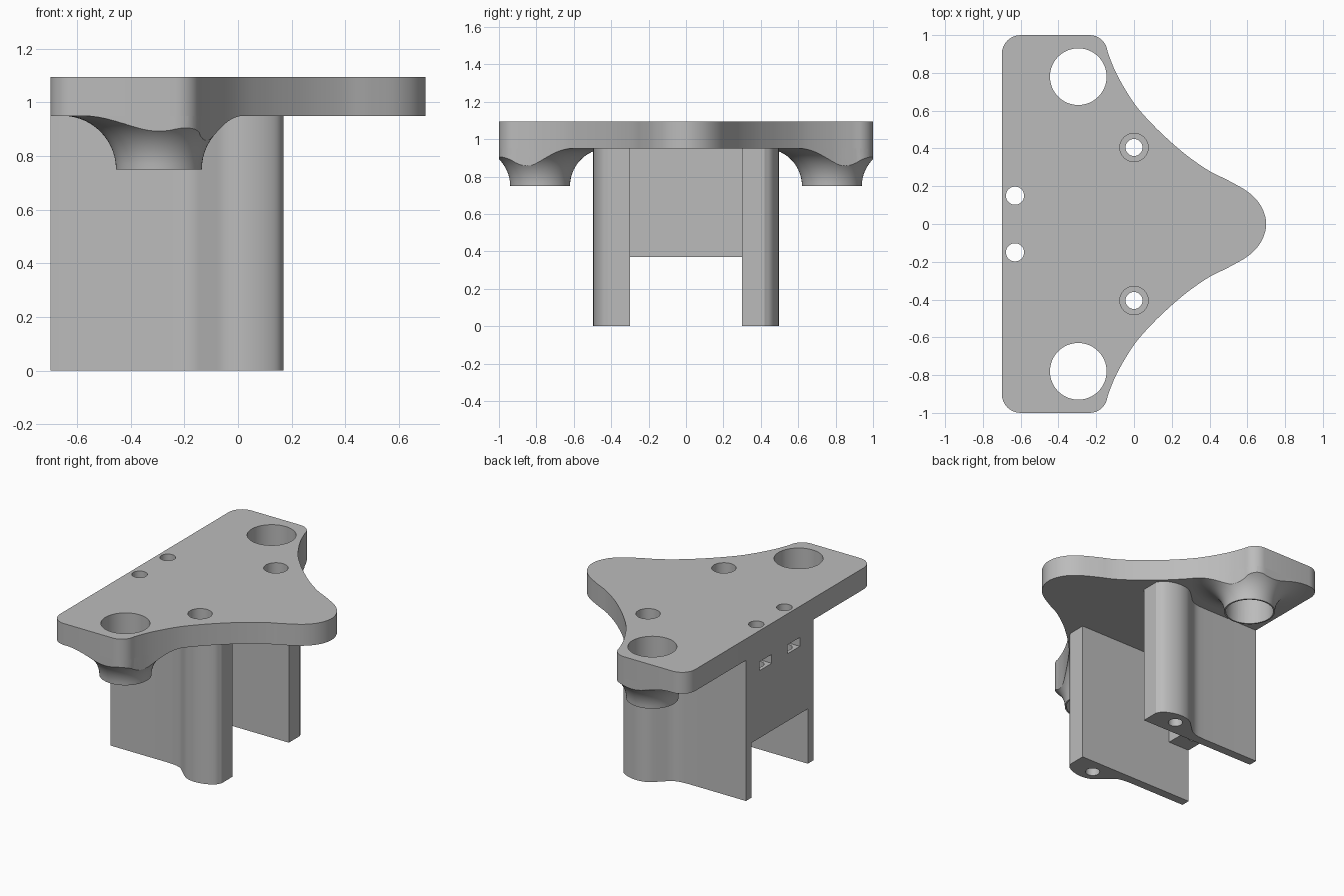
import bpy, bmesh, math
from mathutils import Vector

if "Cube" in bpy.data.objects:
    bpy.data.objects.remove(bpy.data.objects["Cube"], do_unlink=True)

grey = bpy.data.materials.new("plain grey")
grey.use_nodes = True
COLOUR = (0.5, 0.5, 0.5, 1)
grey.diffuse_color = COLOUR
grey.node_tree.nodes["Principled BSDF"].inputs["Base Color"].default_value = COLOUR

PLATE_LOW, PLATE_TOP = 0.95, 1.095
SIDES = ((1, "left"), (-1, "right"))


def finish(name, bm):
    bmesh.ops.recalc_face_normals(bm, faces=bm.faces)
    mesh = bpy.data.meshes.new(name)
    bm.to_mesh(mesh)
    bm.free()
    mesh.materials.append(grey)
    ob = bpy.data.objects.new(name, mesh)
    bpy.context.collection.objects.link(ob)
    return ob


def prism(name, outline, low, high):
    bm = bmesh.new()
    face = bm.faces.new([bm.verts.new((x, y, low)) for x, y in outline])
    new = bmesh.ops.extrude_face_region(bm, geom=[face])["geom"]
    verts = [v for v in new if isinstance(v, bmesh.types.BMVert)]
    bmesh.ops.translate(bm, verts=verts, vec=(0, 0, high - low))
    return finish(name, bm)


def arc(cx, cy, r, start, end, steps):
    angles = [math.radians(start + (end - start) * i / steps) for i in range(steps + 1)]
    return [(cx + r * math.cos(a), cy + r * math.sin(a)) for a in angles]


def cylinder(name, x, y, r, low, high, steps=48):
    return prism(name, arc(x, y, r, 0, 360, steps)[:-1], low, high)


def box(name, x0, x1, y0, y1, low, high):
    return prism(name, [(x0, y0), (x1, y0), (x1, y1), (x0, y1)], low, high)


def spline(points, steps=6):
    """Smooth curve through the points."""
    p = [Vector(q) for q in points]
    p = [2 * p[0] - p[1]] + p + [2 * p[-1] - p[-2]]
    out = []
    for a, b, c, d in zip(p, p[1:], p[2:], p[3:]):
        for i in range(steps):
            t = i / steps
            v = 0.5 * (2 * b + (c - a) * t + (2 * a - 5 * b + 4 * c - d) * t * t
                       + (3 * b - a - 3 * c + d) * t ** 3)
            out.append(tuple(v))
    return out + [tuple(points[-1])]


def combine(ob, tools, operation="DIFFERENCE"):
    """Apply booleans, then discard the tools."""
    bpy.context.view_layer.objects.active = ob
    for tool in tools:
        mod = ob.modifiers.new("cut", "BOOLEAN")
        mod.operation = operation
        mod.solver = "EXACT"
        mod.object = tool
        bpy.ops.object.modifier_apply(modifier=mod.name)
        bpy.data.objects.remove(tool, do_unlink=True)


# Plate outline: rounded nose, sweeping flanks, rounded rear corners
flank = [(.675, -.09), (.7, 0), (.675, .09), (.61, .165), (.5, .23), (.4, .28), (.29, .355),
         (.2, .43), (.1, .525), (0, .64), (-.09, .79), (-.14, .91)]
half = spline(flank)[6:-1] + arc(-.235, .905, .095, 5, 90, 8) + arc(-.6, .9, .1, 90, 180, 8)
outline = half + [(x, -y) for x, y in reversed(half[1:])]

plate = prism("top_plate", outline, PLATE_LOW, PLATE_TOP)
parts = [plate]

holes = []
for s, side in SIDES:
    holes += [cylinder("hole", -.295, s * .78, .15, .5, 1.3, 64),
              cylinder("hole", 0, s * .405, .045, .5, 1.3),
              cylinder("hole", 0, s * .405, .075, .99, 1.3),
              cylinder("hole", -.63, s * .15, .048, .5, 1.3)]
combine(plate, holes)

# Flared sockets under the large holes, trimmed to the plate outline
flare = [(0, .75)] + arc(.36, .75, .2, 180, 90, 14) + [(0, PLATE_LOW)]
for s, side in SIDES:
    bm = bmesh.new()
    vs = [bm.verts.new((r, 0, z)) for r, z in flare]
    edges = [bm.edges.new(e) for e in zip(vs, vs[1:])]
    bmesh.ops.spin(bm, geom=vs + edges, cent=(0, 0, 0), axis=(0, 0, 1),
                   angle=math.tau, steps=64)
    bmesh.ops.remove_doubles(bm, verts=bm.verts, dist=0.0005)
    bmesh.ops.translate(bm, verts=bm.verts, vec=(-.295, s * .78, 0))
    socket = finish(side + "_socket", bm)
    combine(socket, [prism("trim", outline, .5, 1.2)], "INTERSECT")
    combine(socket, [cylinder("hole", -.295, s * .78, .15, .5, 1.3, 64)])
    parts.append(socket)

# Side legs: thin panels that swell around a screw channel
swell = spline([(.17, .42), (.145, .457), (.09, .485), (.02, .496), (-.05, .48), (-.11, .43),
                (-.16, .385), (-.21, .365), (-.28, .36)], 4)
for s, side in SIDES:
    profile = [(-.7, .3), (.17, .3)] + swell + [(-.7, .36)]
    leg = prism(side + "_leg", [(x, s * y) for x, y in profile], 0, PLATE_LOW)
    combine(leg, [cylinder("hole", 0, s * .405, .045, -.2, 1.2)])
    parts.append(leg)

# Rear wall with vertical bolt holes and nut slots
wall = box("rear_wall", -.7, -.54, -.3, .3, .37, PLATE_LOW)
cuts = []
for s, side in SIDES:
    cuts += [cylinder("hole", -.63, s * .15, .048, 0, 1.2),
             box("slot", -.8, -.57, s * .15 - .065, s * .15 + .065, .825, .885)]
combine(wall, cuts)
parts.append(wall)

# Smooth curved walls, keep edges crisp
for ob in bpy.context.view_layer.objects:
    ob.select_set(ob in parts)
bpy.context.view_layer.objects.active = plate
bpy.ops.object.shade_smooth_by_angle(angle=math.radians(30))
